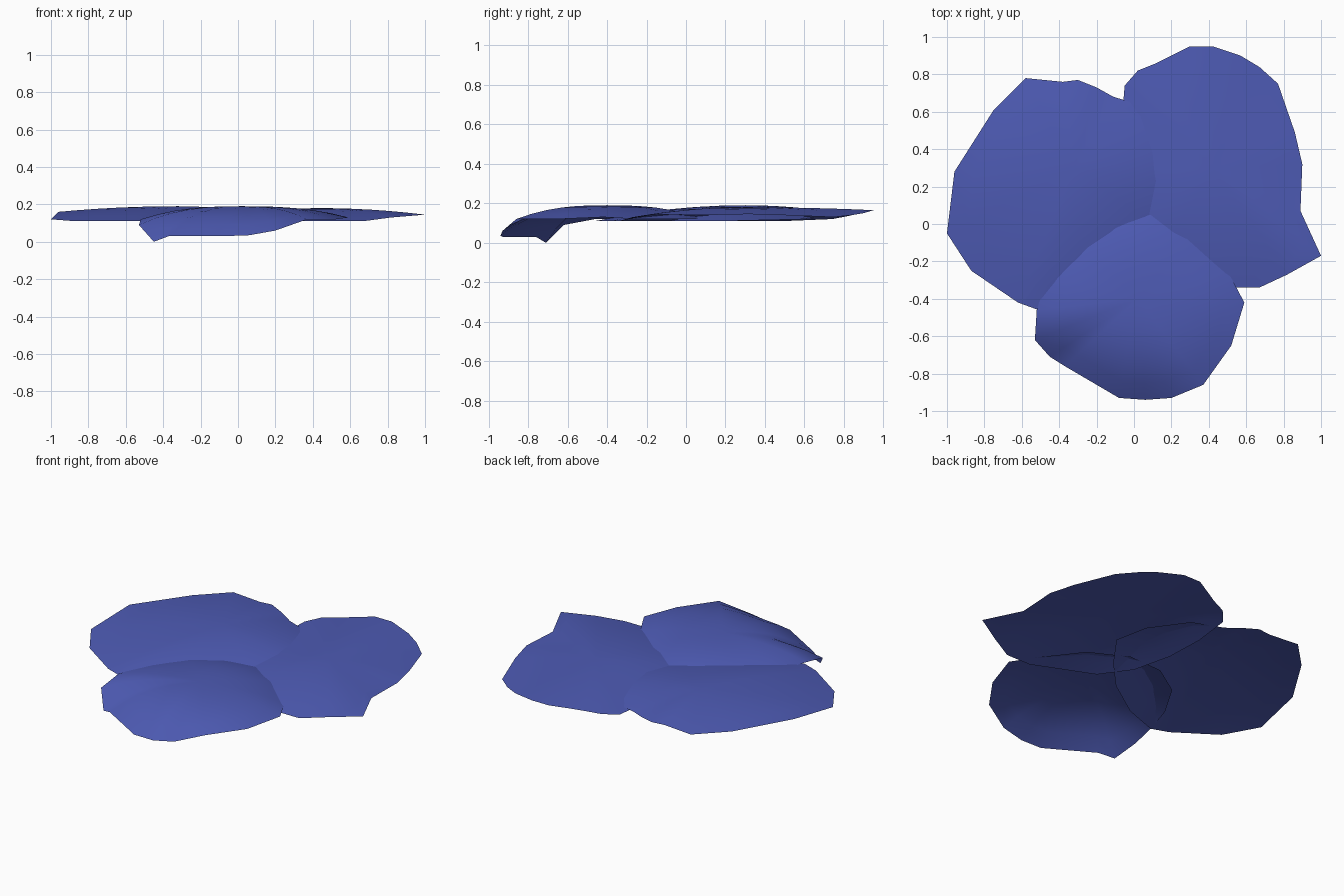
import bpy
import bmesh
from mathutils import Vector

if "Cube" in bpy.data.objects:
    bpy.data.objects.remove(bpy.data.objects["Cube"])

blue = bpy.data.materials.new("petal_blue")
blue.use_nodes = True
COLOUR = (0.076, 0.105, 0.46, 1)
blue.diffuse_color = COLOUR
blue.node_tree.nodes["Principled BSDF"].inputs["Base Color"].default_value = COLOUR


def petal(name, centre, rim, power, rings=6):
    """Thin domed sheet: the rim is drawn in to the crown along a curved profile."""
    crown = Vector(centre)
    bm = bmesh.new()
    loops = []
    for i in range(rings, 0, -1):
        r = i / rings
        loop = []
        for p in map(Vector, rim):
            v = crown.lerp(p, r)
            v.z = crown.z + (p.z - crown.z) * r ** power
            loop.append(bm.verts.new(v))
        loops.append(loop)
    n = len(rim)
    for outer, inner in zip(loops, loops[1:]):
        for k in range(n):
            j = (k + 1) % n
            bm.faces.new((outer[k], outer[j], inner[j], inner[k]))
    top = bm.verts.new(crown)
    for k in range(n):
        bm.faces.new((loops[-1][k], loops[-1][(k + 1) % n], top))
    for f in bm.faces:
        f.smooth = True
    mesh = bpy.data.meshes.new(name)
    bm.to_mesh(mesh)
    bm.free()
    mesh.materials.append(blue)
    bpy.context.collection.objects.link(bpy.data.objects.new(name, mesh))


# Front petal, with a drooping outer lip
petal("front_petal", (0.02, -0.4, 0.19), [
    (-.53, -.62, .09), (-.45, -.71, 0), (-.37, -.76, .03), (-.08, -.93, .03),
    (.06, -.94, .035), (.2, -.93, .06), (.37, -.86, .12), (.52, -.65, .12),
    (.59, -.42, .13), (.5, -.25, .12), (.33, -.03, .12), (.1, .09, .12),
    (-.13, .08, .12), (-.33, -.05, .12), (-.46, -.27, .12), (-.52, -.46, .12)], 2.6)

# Back right petal (-x side)
petal("right_petal", (-0.32, 0.3, 0.19), [
    (-1, -.05, .12), (-.87, -.25, .11), (-.62, -.42, .11), (-.51, -.46, .11),
    (-.29, -.38, .11), (-.04, -.21, .11), (.14, -.02, .11), (.3, .2, .11),
    (.25, .41, .115), (.09, .62, .12), (-.11, .68, .13), (-.2, .73, .14),
    (-.3, .77, .15), (-.38, .76, .15), (-.58, .78, .15), (-.75, .61, .15),
    (-.96, .28, .16)], 2)

# Back left petal (+x side)
petal("left_petal", (0.43, 0.3, 0.18), [
    (1, -.17, .145), (.89, .07, .14), (.9, .32, .145), (.86, .49, .14),
    (.77, .75, .13), (.67, .84, .14), (.57, .9, .15), (.42, .95, .165),
    (.3, .95, .165), (.2, .9, .155), (.12, .86, .145), (.02, .82, .135),
    (-.05, .74, .12), (-.07, .5, .11), (-.06, .25, .11), (0, 0, .11),
    (.13, -.18, .11), (.5, -.34, .11), (.67, -.34, .11), (.82, -.27, .13)], 2)
